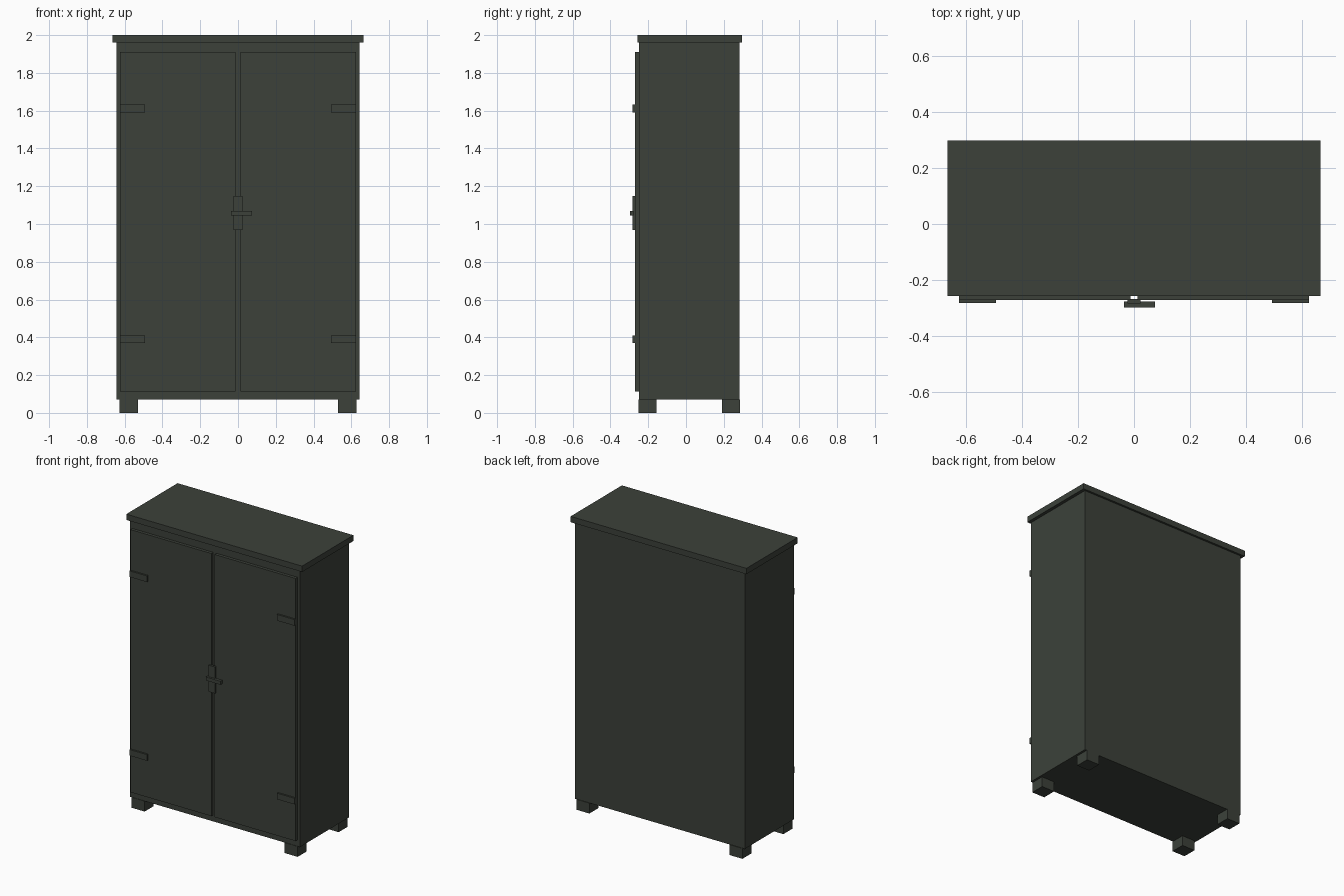
import bpy

if "Cube" in bpy.data.objects:
    bpy.data.objects.remove(bpy.data.objects["Cube"])

paint = bpy.data.materials.new("dark_green_grey_paint")
paint.diffuse_color = (0.045, 0.053, 0.042, 1.0)
paint.use_nodes = True
paint.node_tree.nodes["Principled BSDF"].inputs["Base Color"].default_value = paint.diffuse_color


def box(name, x, y, z):
    """Axis-aligned box from (min, max) pairs."""
    bpy.ops.mesh.primitive_cube_add(size=1)
    ob = bpy.context.object
    ob.name = name
    ob.location = [(a + b) / 2 for a, b in (x, y, z)]
    ob.scale = [b - a for a, b in (x, y, z)]
    bpy.ops.object.transform_apply(location=True, rotation=False, scale=True)
    ob.data.materials.append(paint)
    return ob


def mirrored(side, x):
    """Span on the given side of the centre line, x measured outward."""
    return tuple(sorted((side * x[0], side * x[1])))


# Cabinet carcass and overhanging top board
box("cabinet_body", (-0.643, 0.643), (-0.249, 0.283), (0.07, 1.96))
box("top_board", (-0.665, 0.665), (-0.257, 0.297), (1.96, 2.0))

for side, label in ((-1, "left"), (1, "right")):
    # Door with two strap hinges
    box(f"{label}_door", mirrored(side, (0.013, 0.624)), (-0.27, -0.249), (0.114, 1.91))
    for level, z in (("lower", 0.39), ("upper", 1.612)):
        box(f"{label}_{level}_hinge", mirrored(side, (0.492, 0.624)),
            (-0.282, -0.269), (z - 0.021, z + 0.021))
    # Feet
    for end, y in (("front", (-0.252, -0.155)), ("back", (0.19, 0.287))):
        box(f"{label}_{end}_foot", mirrored(side, (0.53, 0.628)), y, (0.0, 0.071))

# Latch plate bridging the doors, with its turning handle
box("latch_plate", (-0.024, 0.024), (-0.283, -0.267), (0.967, 1.148))
box("latch_handle", (-0.036, 0.075), (-0.297, -0.277), (1.046, 1.07))
